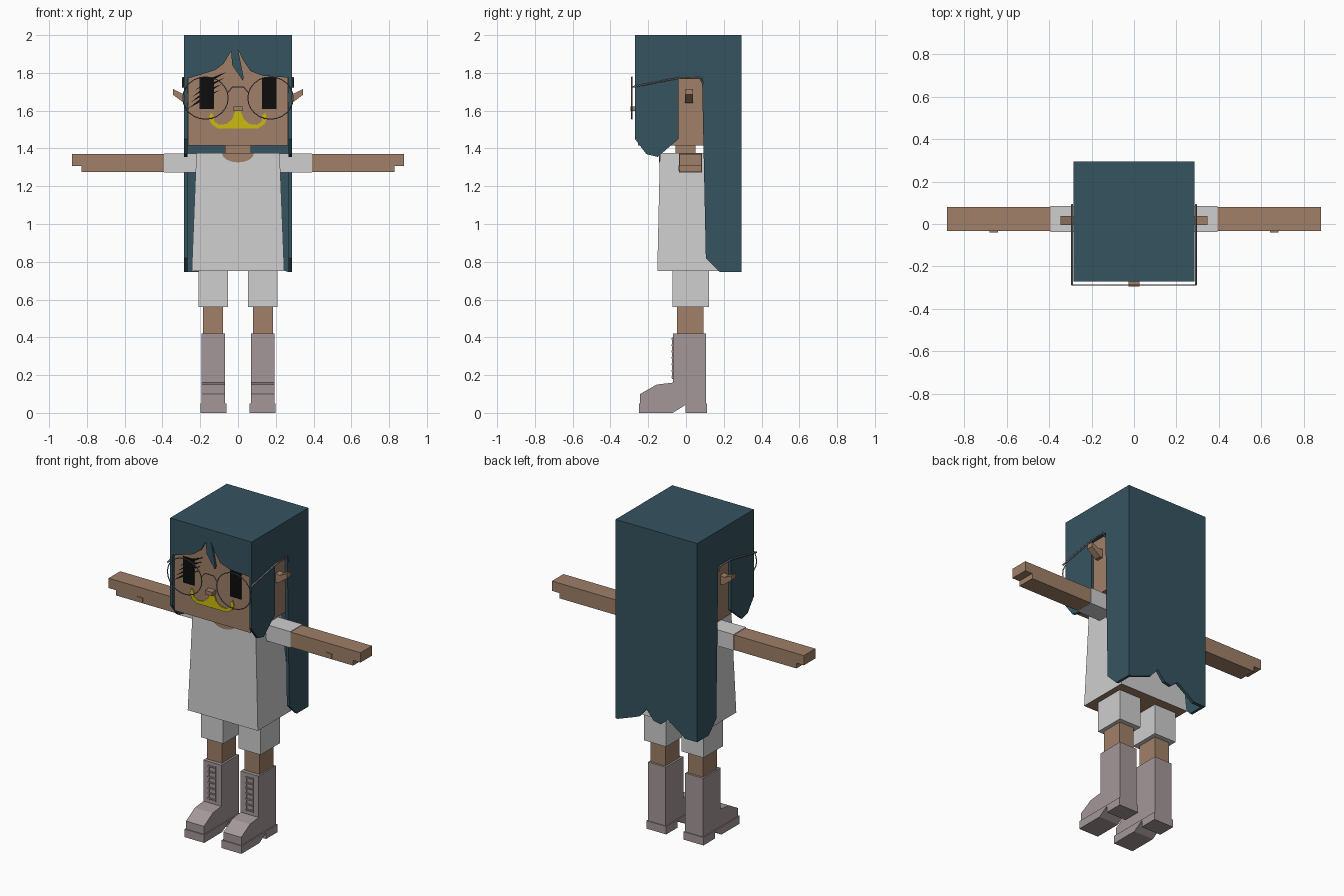
import bpy, bmesh
from math import sin, cos, pi

cube = bpy.data.objects.get("Cube")
if cube:
    bpy.data.objects.remove(cube, do_unlink=True)


def material(name, rgb):
    m = bpy.data.materials.new(name)
    m.use_nodes = True
    m.diffuse_color = (*rgb, 1)
    m.node_tree.nodes["Principled BSDF"].inputs["Base Color"].default_value = (*rgb, 1)
    return m


teal = material("teal hair", (0.036, 0.088, 0.118))
skin = material("tan skin", (0.35, 0.215, 0.14))
white = material("white cloth", (0.62, 0.62, 0.62))
leather = material("mauve leather", (0.37, 0.31, 0.32))
black = material("black", (0.004, 0.004, 0.004))
yellow = material("yellow", (0.6, 0.5, 0.005))
metal = material("grey metal", (0.2, 0.18, 0.18))


def finish(bm, name, mat, mirror):
    bmesh.ops.recalc_face_normals(bm, faces=bm.faces)
    mesh = bpy.data.meshes.new(name)
    bm.to_mesh(mesh)
    bm.free()
    mesh.materials.append(mat)
    ob = bpy.data.objects.new(name, mesh)
    bpy.context.collection.objects.link(ob)
    if mirror:
        ob.modifiers.new("Mirror", 'MIRROR').use_mirror_merge = False
    return ob


def prism(name, points, axis, lo, hi, mat, mirror=False):
    """Extrude a 2D outline along one axis, from lo to hi."""
    bm = bmesh.new()
    k = "xyz".index(axis)

    def place(p, d):
        co = list(p)
        co.insert(k, d)
        return bm.verts.new(co)
    a = [place(p, lo) for p in points]
    b = [place(p, hi) for p in points]
    bm.faces.new(a)
    bm.faces.new(b[::-1])
    for i in range(len(a)):
        j = (i + 1) % len(a)
        bm.faces.new((a[i], b[i], b[j], a[j]))
    return finish(bm, name, mat, mirror)


def box(name, x, y, z, mat, mirror=False):
    outline = [(x[0], y[0]), (x[1], y[0]), (x[1], y[1]), (x[0], y[1])]
    return prism(name, outline, 'z', z[0], z[1], mat, mirror)


def wire(name, points, radius, mat, cyclic=False, mirror=False):
    cu = bpy.data.curves.new(name, 'CURVE')
    cu.dimensions = '3D'
    cu.bevel_depth = radius
    cu.bevel_resolution = 1
    sp = cu.splines.new('POLY')
    sp.points.add(len(points) - 1)
    for p, co in zip(sp.points, points):
        p.co = (*co, 1)
    sp.use_cyclic_u = cyclic
    cu.materials.append(mat)
    ob = bpy.data.objects.new(name, cu)
    bpy.context.collection.objects.link(ob)
    if mirror:
        ob.modifiers.new("Mirror", 'MIRROR').use_mirror_merge = False


# Hair: thin side walls with ear opening, fringe, ragged back, top
prism("hair_sides", [(-.27, 2), (-.27, 1.45), (-.21, 1.37), (-.15, 1.355), (-.04, 1.45),
                     (-.04, 1.775), (.085, 1.775), (.105, .82), (.18, .745), (.295, .745),
                     (.295, 2)], 'x', .268, .285, teal, True)
prism("hair_fringe", [(-.268, 2), (-.268, 1.77), (-.2, 1.79), (-.12, 1.815), (-.075, 1.85),
                      (-.037, 1.915), (-.03, 1.84), (.025, 1.76), (.03, 1.775), (0, 1.925),
                      (.025, 1.87), (.065, 1.81), (.13, 1.785), (.268, 1.775),
                      (.268, 2)], 'y', -.27, -.256, teal)
prism("hair_back", [(-.268, 2), (-.268, .745), (-.2, .745), (-.14, .79), (-.08, .83),
                    (-.03, .79), (.02, .8), (.07, .86), (.12, .8), (.2, .77), (.268, .745),
                    (.268, 2)], 'y', .275, .295, teal)
box("hair_top", (-.268, .268), (-.256, .275), (1.98, 2), teal)

# Head, ears, nose, neck
box("head", (-.266, .266), (-.255, .27), (1.415, 1.975), skin)
prism("ears", [(.25, 1.7), (.295, 1.69), (.345, 1.715), (.345, 1.685), (.285, 1.64),
               (.25, 1.64)], 'y', -.005, .038, skin, True)
box("nose", (-.025, .025), (-.295, -.25), (1.597, 1.622), skin)
box("neck", (-.07, .07), (-.055, .05), (1.36, 1.42), skin)
collar = [(.085 * cos(a), 1.376 + .05 * sin(a)) for a in [pi + pi * i / 8 for i in range(9)]]
prism("neckline", collar, 'y', -.142, -.1, skin)

# Painted face: eyes, slashes over one eye, moustache
box("eyes", (.127, .203), (-.259, -.25), (1.61, 1.775), black, True)
for i in range(4):
    z = 1.61 + .032 * i
    x = -.265 + .012 * i
    prism("eye_slash", [(x, z), (x + .08, z + .045), (x + .17, z + .1), (x + .08, z + .065)],
          'y', -.261, -.25, black)
half = [(.015, 1.597), (.03, 1.555), (.06, 1.53), (.1, 1.525), (.128, 1.545), (.125, 1.57),
        (.143, 1.59), (.155, 1.56), (.14, 1.528), (.105, 1.505)]
prism("moustache", half + [(-x, z) for x, z in half[::-1]], 'y', -.262, -.25, yellow)

# Spectacles
ring = [(.172 + .12 * cos(i * pi / 12), -.287, 1.667 + .112 * sin(i * pi / 12)) for i in range(24)]
wire("spectacle_rims", ring, .003, metal, True, True)
wire("spectacle_bridge", [(-.055, -.287, 1.695), (-.03, -.287, 1.725), (.03, -.287, 1.725),
                          (.055, -.287, 1.695)], .003, metal)
wire("spectacle_arms", [(.291, -.287, 1.725), (.291, -.03, 1.775), (.291, .075, 1.775),
                        (.291, .09, 1.745)], .005, metal, False, True)

# Dress: tapered box with skin-coloured underside
dress = box("dress", (-.245, .245), (-.152, .18), (.752, 1.376), white)
for v in dress.data.vertices:
    if v.co.z > 1:
        v.co.x *= .9
        v.co.y = -.138 if v.co.y < 0 else .12
dress.data.materials.append(skin)
for f in dress.data.polygons:
    if f.normal.z < -.9:
        f.material_index = 1

# Sleeves, arms, shorts and legs
box("sleeves", (.2, .392), (-.038, .085), (1.272, 1.374), white, True)
prism("arms", [(.38, 1.275), (.828, 1.275), (.828, 1.308), (.88, 1.308), (.88, 1.37),
               (.38, 1.37)], 'y', -.034, .081, skin, True)
box("thumbs", (.64, .68), (-.039, -.02), (1.28, 1.31), skin, True)
box("shorts", (.053, .208), (-.072, .122), (.56, .76), white, True)
box("legs", (.08, .184), (-.047, .092), (.4, .57), skin, True)

# Boots with soles and laces
prism("boots", [(-.07, .42), (-.07, .16), (-.155, .15), (-.243, .1), (-.243, .03), (-.05, .03),
                (0, .05), (.105, .03), (.105, .42)], 'x', .068, .193, leather, True)
prism("soles", [(-.25, .05), (-.25, 0), (-.07, 0), (-.003, .042), (-.003, 0), (.11, 0),
                (.11, .05)], 'x', .061, .199, leather, True)
for x in (.108, .154):
    box("lace_strip", (x - .003, x + .003), (-.074, -.06), (.18, .4), leather, True)
for i in range(7):
    z = .185 + .034 * i
    box("lace", (.104, .158), (-.077, -.06), (z, z + .008), leather, True)
